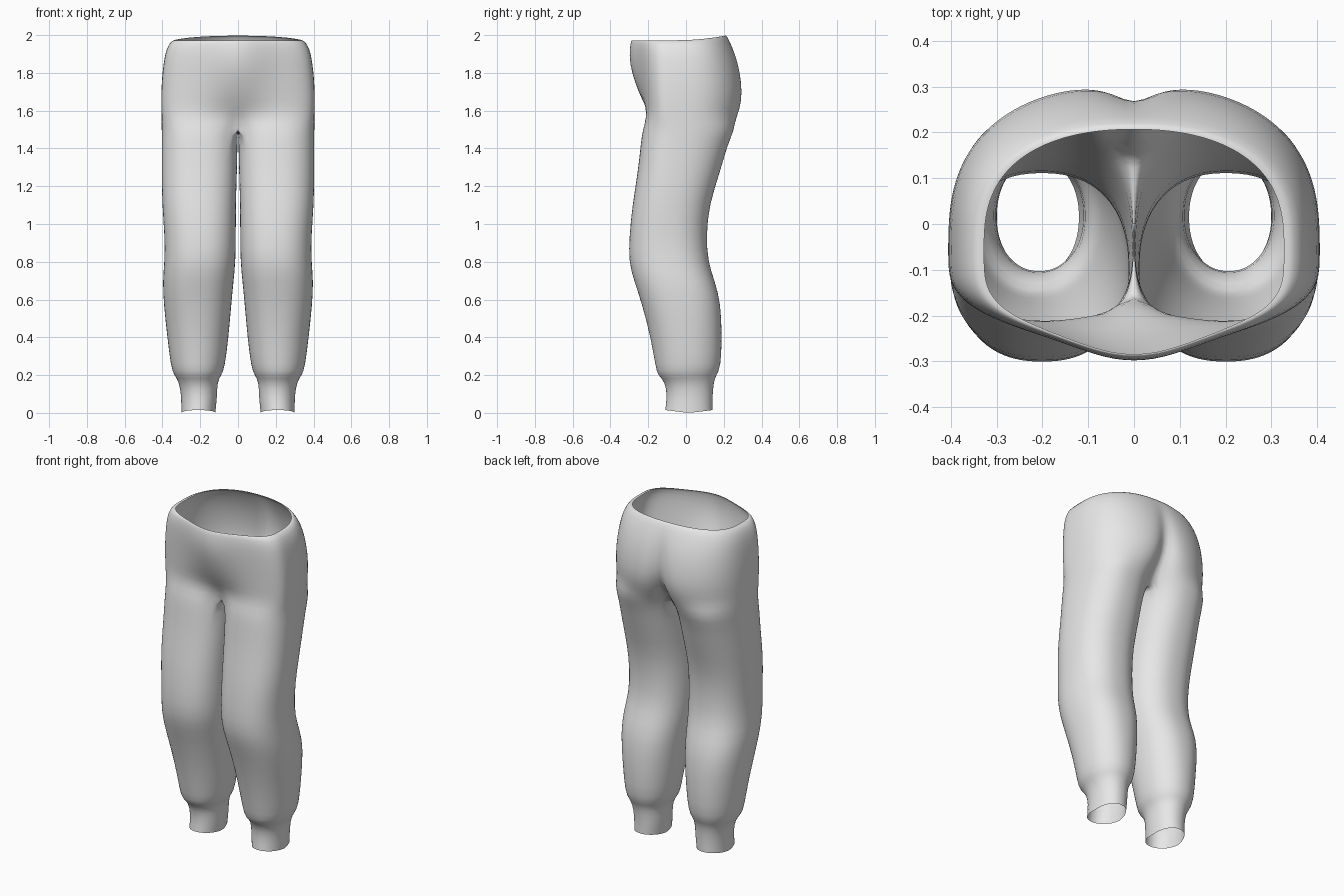
import bpy, bmesh
from math import cos, sin, exp, radians, copysign

cube = bpy.data.objects.get("Cube")
if cube:
    bpy.data.objects.remove(cube, do_unlink=True)

N = 48       # points round a leg
OUTER = 37   # of these, the ones that carry on up into the hips


def spow(v, e):
    return copysign(abs(v) ** e, v)


# Leg rings: height, inner x, outer x, front y, back y
LEG = [
    (0.01, .12, .30, -.11, .14),
    (0.09, .11, .30, -.10, .14),
    (0.165, .11, .312, -.11, .147),
    (0.20, .088, .338, -.15, .16),
    (0.24, .070, .355, -.16, .185),
    (0.40, .050, .374, -.187, .19),
    (0.58, .035, .394, -.234, .185),
    (0.70, .023, .399, -.275, .152),
    (0.80, .013, .389, -.304, .116),
    (0.94, .011, .388, -.300, .108),
    (1.10, .012, .402, -.284, .122),
    (1.28, .005, .404, -.254, .182),
    (1.42, .003, .404, -.240, .220),
]
CROTCH = (1.50, .0, .404, -.230, .258)

# Hip rings: height, half width, front y, back y, belly bulge, cleft depth
HIPS = [
    (1.57, .405, -.226, .292, -.045, .13),
    (1.65, .407, -.230, .312, .0, .07),
    (1.75, .405, -.237, .306, .035, .042),
    (1.85, .395, -.245, .285, .055, .025),
    (1.93, .380, -.250, .253, .050, .008),
    (1.975, .350, -.243, .217, .047, 0),
    (1.972, .328, -.238, .207, .047, 0),
]


def leg_ring(z, x0, x1, y0, y1):
    e = .95 if z < .5 else .86
    # the widest point moves forward up the thigh
    mid = y0 + (y1 - y0) * (.5 - .12 * min(1, max(0, z - .9) * 2))
    pts = []
    for i in range(N):
        t = radians(-135 + 360 * i / N)
        s = spow(sin(t), e)
        x = (x0 + x1) / 2 + (x1 - x0) / 2 * spow(cos(t), e)
        y = mid + s * (mid - y0 if s < 0 else y1 - mid)
        # the hem dips at the sides
        dz = .015 * abs(sin(t)) - .01 if z < .05 else 0
        pts.append((x, y, z + dz))
    return pts


def crotch_ring():
    pts = leg_ring(*CROTCH)
    for i, (x, y, z) in enumerate(pts):
        if i == 0 or i >= OUTER - 1:
            pts[i] = (0, y * .8, z + .028)
    return pts


def hip_ring(z, w, front, back, bulge, cleft):
    mid = -.06
    pts = []
    for i in range(OUTER):
        t = radians(-90 + 180 * i / (OUTER - 1))
        x = w * abs(cos(t)) ** .9
        if t < 0:
            s = spow(sin(t), .58)
            y = mid + (mid - front) * s - bulge * exp(-(x / .16) ** 2)
        else:
            s = spow(sin(t), .72)
            y = mid + (back - mid) * s - cleft * exp(-x / .05)
        lift = .025 * max(0, s) ** 2 if z > 1.95 else 0
        pts.append((x if 0 < i < OUTER - 1 else 0, y, z + lift))
    return pts


# One half of the trousers: leg tube, then the open half hips above it
bm = bmesh.new()
legs = [[bm.verts.new(p) for p in r] for r in
        [leg_ring(*row) for row in LEG] + [crotch_ring()]]
hips = [legs[-1][:OUTER]] + [[bm.verts.new(p) for p in hip_ring(*row)] for row in HIPS]
for a, b in zip(legs, legs[1:]):
    for i in range(N):
        j = (i + 1) % N
        bm.faces.new((a[i], a[j], b[j], b[i]))
for a, b in zip(hips, hips[1:]):
    for i in range(OUTER - 1):
        bm.faces.new((a[i], a[i + 1], b[i + 1], b[i]))
for f in bm.faces:
    f.smooth = True

mesh = bpy.data.meshes.new("trousers")
bm.to_mesh(mesh)
bm.free()
trousers = bpy.data.objects.new("trousers", mesh)
bpy.context.collection.objects.link(trousers)

# Mirror into both legs and round off
mirror = trousers.modifiers.new("mirror", 'MIRROR')
mirror.use_clip = True
mirror.merge_threshold = .001
smooth = trousers.modifiers.new("smooth", 'SUBSURF')
smooth.levels = smooth.render_levels = 1

# Plain grey cloth
mat = bpy.data.materials.new("light grey cloth")
mat.use_nodes = True
grey = (.8, .8, .8, 1)
mat.diffuse_color = grey
mat.node_tree.nodes["Principled BSDF"].inputs["Base Color"].default_value = grey
mesh.materials.append(mat)
